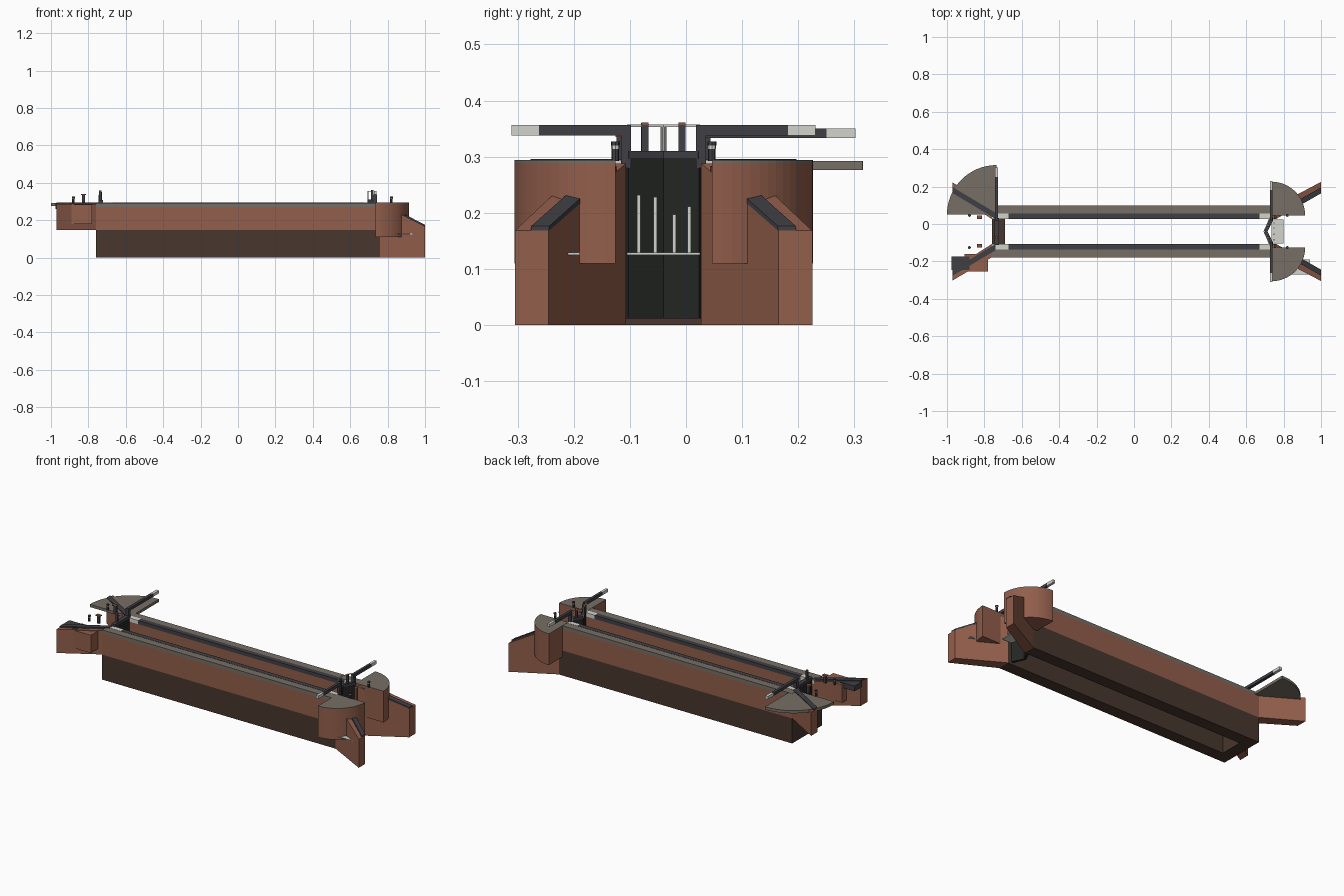
import bpy, bmesh, math
from mathutils import Vector

cube = bpy.data.objects.get("Cube")
if cube:
    bpy.data.objects.remove(cube)

MID = -0.04  # centre line of the lock chamber


def material(name, r, g, b):
    m = bpy.data.materials.new(name)
    m.use_nodes = True
    col = [(c / 255 / 12.92 if c < 11 else ((c / 255 + 0.055) / 1.055) ** 2.4) for c in (r, g, b)] + [1]
    m.diffuse_color = col
    m.node_tree.nodes["Principled BSDF"].inputs["Base Color"].default_value = col
    return m


BRICK = material("red brick", 146, 94, 75)
DARK = material("dark wet brick", 72, 54, 46)
STONE = material("grey stone", 118, 110, 101)
SLATE = material("slate blue brick", 64, 63, 69)
WHITE = material("off white paint", 212, 212, 206)
BLACK = material("black timber", 36, 38, 36)
RUST = material("rust brown", 135, 82, 62)


def prism(name, pts, z0, z1, mat):
    """Extrude a plan outline; z0 and z1 may be one height or one per point."""
    n = len(pts)
    lo = z0 if isinstance(z0, list) else [z0] * n
    hi = z1 if isinstance(z1, list) else [z1] * n
    bm = bmesh.new()
    a = [bm.verts.new((x, y, z)) for (x, y), z in zip(pts, lo)]
    b = [bm.verts.new((x, y, z)) for (x, y), z in zip(pts, hi)]
    bm.faces.new(a)
    bm.faces.new(b)
    for i in range(n):
        j = (i + 1) % n
        bm.faces.new((a[i], a[j], b[j], b[i]))
    bmesh.ops.recalc_face_normals(bm, faces=bm.faces)
    me = bpy.data.meshes.new(name)
    bm.to_mesh(me)
    bm.free()
    me.materials.append(mat)
    ob = bpy.data.objects.new(name, me)
    bpy.context.collection.objects.link(ob)
    return ob


def box(name, x0, x1, y0, y1, z0, z1, mat):
    return prism(name, [(x0, y0), (x1, y0), (x1, y1), (x0, y1)], z0, z1, mat)


def post(name, x, y, r, z0, z1, mat, sides=8):
    ring = [(x + r * math.cos(math.tau * i / sides), y + r * math.sin(math.tau * i / sides))
            for i in range(sides)]
    return prism(name, ring, z0, z1, mat)


def quadrant(name, cx, cy, r, sx, sy, z0, z1, mat, steps=16):
    arc = [(cx + sx * r * math.cos(math.pi / 2 * i / steps),
            cy + sy * r * math.sin(math.pi / 2 * i / steps)) for i in range(steps + 1)]
    return prism(name, [(cx, cy)] + arc, z0, z1, mat)


def bar(name, p, q, w, z0, z1, mat):
    """Upright slab of width w running between two plan points."""
    p, q = Vector(p), Vector(q)
    d = (q - p).normalized() * w / 2
    n = Vector((-d.y, d.x))
    return prism(name, [p + n, q + n, q - n, p - n], z0, z1, mat)


for s, side in ((1, "left"), (-1, "right")):
    def Y(d):
        return MID + s * d

    # Chamber walls with copings
    box("lower_wall_" + side, -0.76, 0.76, Y(0.067), Y(0.138), 0, 0.147, DARK)
    box("upper_wall_" + side, -0.76, 0.75, Y(0.067), Y(0.138), 0.147, 0.272, BRICK)
    box("stone_coping_" + side, -0.76, 0.735, Y(0.095), Y(0.138), 0.272, 0.293, STONE)
    box("edge_coping_" + side, -0.67, 0.67, Y(0.067), Y(0.095), 0.272, 0.294, SLATE)
    for x0, x1, end in ((-0.76, -0.67, "head"), (0.67, 0.735, "tail")):
        box("quoin_" + end + "_" + side, x0, x1, Y(0.067), Y(0.095), 0.272, 0.294, WHITE)

    # Tail wing walls sloping down, with copings
    low, high = 0.168, 0.288
    prism("tail_wing_" + side,
          [(0.76, Y(0.067)), (1, Y(0.205)), (1, Y(0.265)), (0.76, Y(0.138))],
          0, [high, low, low, high], BRICK)
    prism("tail_wing_coping_" + side,
          [(0.79, Y(0.084)), (1, Y(0.204)), (1, Y(0.236)), (0.79, Y(0.116))],
          [0.273, low, low, 0.273], [0.283, low + 0.008, low + 0.008, 0.283], SLATE)

    # Head wing walls
    prism("head_wing_" + side,
          [(-0.76, Y(0.067)), (-0.97, Y(0.2)), (-0.97, Y(0.262)), (-0.76, Y(0.138))],
          0.148, 0.288, BRICK)
    prism("head_wing_coping_" + side,
          [(-0.74, Y(0.067)), (-0.97, Y(0.205)), (-0.97, Y(0.237)), (-0.74, Y(0.1))],
          0.285, 0.296, SLATE)

    # Rounded tail abutments under the balance beam sweep
    quadrant("abutment_" + side, 0.735, Y(0.086), 0.18, 1, s, 0.11, 0.289, BRICK)
    quadrant("abutment_top_" + side, 0.735, Y(0.086), 0.18, 1, s, 0.289, 0.294, STONE)

    # Tail mitre gate leaf
    heel, mitre = (0.735, Y(0.066)), (0.702, MID)
    bar("tail_gate_" + side, heel, mitre, 0.014, 0.012, 0.296, BLACK)
    bar("tail_gate_top_" + side, heel, mitre, 0.02, 0.296, 0.31, SLATE)
    box("heel_post_" + side, 0.725, 0.742, Y(0.058), Y(0.076), 0.28, 0.338, SLATE)
    box("tail_beam_" + side, 0.726, 0.741, Y(0.058), Y(0.222), 0.338, 0.356, SLATE)
    box("tail_beam_tip_" + side, 0.726, 0.741, Y(0.222), Y(0.271), 0.338, 0.356, WHITE)

    # Gate handrail and paddle gear
    bar("handrail_" + side, (0.722, Y(0.064)), (0.695, MID), 0.004, 0.353, 0.357, WHITE)
    for x, d in ((0.722, 0.064), (0.696, 0.003)):
        post("rail_post_" + side, x, Y(d), 0.0025, 0.296, 0.355, WHITE)
    box("gate_paddle_" + side, 0.712, 0.724, Y(0.027), Y(0.039), 0.3, 0.356, SLATE)
    box("gate_paddle_cap_" + side, 0.712, 0.724, Y(0.027), Y(0.039), 0.356, 0.361, RUST)

    # Bollards with painted bands
    for x in (0.82, -0.88):
        post("bollard_" + side, x, Y(0.086), 0.007, 0.292, 0.314, SLATE)
        post("bollard_band_" + side, x, Y(0.086), 0.0075, 0.314, 0.32, WHITE)
        post("bollard_head_" + side, x, Y(0.086), 0.008, 0.32, 0.327, SLATE)

    # Ground paddle posts at the head
    box("ground_paddle_" + side, -0.833, -0.817, Y(0.07), Y(0.084), 0.292, 0.335, SLATE)
    box("ground_paddle_cap_" + side, -0.84, -0.812, Y(0.066), Y(0.086), 0.335, 0.34, RUST)

# Head sill and single gate with balance beam
box("head_sill", -0.76, -0.69, MID - 0.067, MID + 0.067, 0, 0.147, DARK)
box("head_gate", -0.745, -0.725, MID - 0.07, MID + 0.07, 0.147, 0.296, BLACK)
box("head_gate_top", -0.747, -0.723, MID - 0.072, MID + 0.072, 0.296, 0.308, SLATE)
box("head_heel_post", -0.745, -0.726, 0.018, 0.036, 0.296, 0.335, SLATE)
box("head_beam", -0.744, -0.727, 0.018, 0.25, 0.333, 0.35, SLATE)
box("head_beam_tip", -0.744, -0.727, 0.25, 0.302, 0.333, 0.35, WHITE)
box("head_paddle", -0.742, -0.73, -0.08, -0.068, 0.3, 0.355, SLATE)
box("head_paddle_cap", -0.742, -0.73, -0.08, -0.068, 0.355, 0.36, RUST)

# Beam sweep slab at the head
quadrant("beam_sweep", -0.735, 0.05, 0.265, -1, 1, 0.276, 0.292, STONE)

# Brick blocks beside the right head wing
box("side_block", -0.905, -0.78, -0.255, -0.16, 0.18, 0.285, BRICK)
box("side_block_cap", -0.975, -0.88, -0.245, -0.175, 0.26, 0.291, SLATE)

# Landing plate and upright bars below the tail gates
box("tail_plate", 0.735, 0.8, MID - 0.065, MID + 0.065, 0.125, 0.129, WHITE)
for y, top in ((-0.084, 0.232), (-0.055, 0.228), (-0.021, 0.197), (0.006, 0.211)):
    box("upright_bar", 0.745, 0.751, y - 0.003, y + 0.003, 0.129, top, WHITE)

# Small ledge on the right tail wing
box("wing_ledge", 0.84, 0.94, -0.27, -0.19, 0.125, 0.129, WHITE)
box("wing_ledge_bracket", 0.88, 0.9, -0.194, -0.188, 0.125, 0.163, SLATE)
